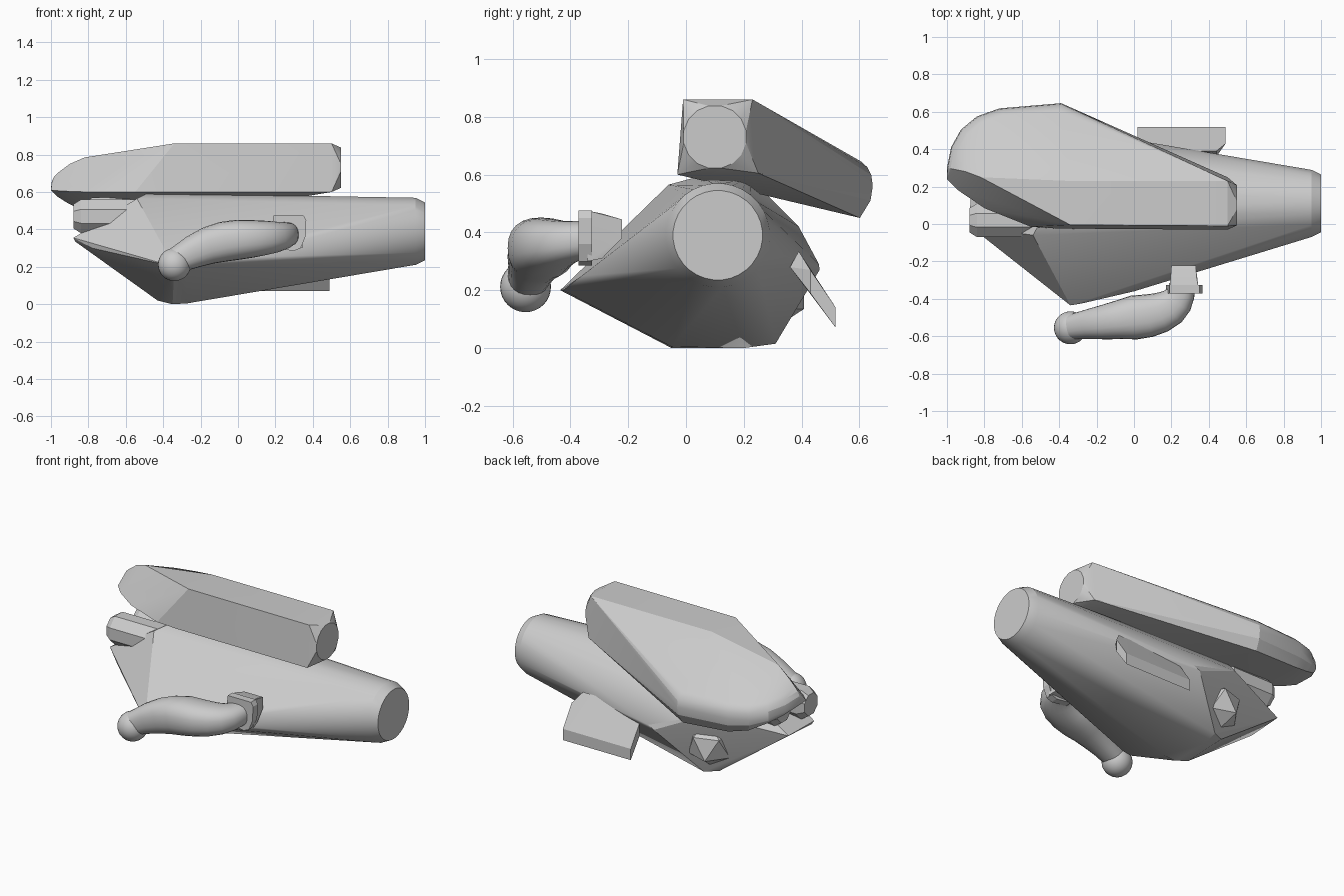
import bpy, bmesh
from math import cos, sin, pi, radians, copysign
from mathutils import Vector

cube = bpy.data.objects.get("Cube")
if cube:
    bpy.data.objects.remove(cube, do_unlink=True)

grey = bpy.data.materials.new("plain_grey")
grey.use_nodes = True
grey.diffuse_color = (0.6, 0.6, 0.6, 1)
grey.node_tree.nodes["Principled BSDF"].inputs["Base Color"].default_value = (0.6, 0.6, 0.6, 1)


def finish(name, bm, angle=25):
    bmesh.ops.recalc_face_normals(bm, faces=bm.faces)
    mesh = bpy.data.meshes.new(name)
    bm.to_mesh(mesh)
    bm.free()
    obj = bpy.data.objects.new(name, mesh)
    bpy.context.collection.objects.link(obj)
    mesh.materials.append(grey)
    bpy.ops.object.select_all(action="DESELECT")
    obj.select_set(True)
    bpy.context.view_layer.objects.active = obj
    bpy.ops.object.shade_smooth_by_angle(angle=radians(angle))
    return obj


def wrap(name, points, angle=15):
    """Solid skin stretched over a handful of points."""
    bm = bmesh.new()
    for p in points:
        bm.verts.new(p)
    bmesh.ops.convex_hull(bm, input=bm.verts)
    loose = [v for v in bm.verts if not v.link_faces]
    bmesh.ops.delete(bm, geom=loose, context="VERTS")
    bmesh.ops.dissolve_limit(bm, angle_limit=radians(1), verts=bm.verts, edges=bm.edges)
    return finish(name, bm, angle)


def disc(x, y, z, r, n):
    """Ring of points facing along x."""
    return [(x, y + r * cos(2 * pi * (i + .5) / n), z + r * sin(2 * pi * (i + .5) / n)) for i in range(n)]


def rounded_rim(stations, centre, profile):
    """Rounded edge points: each station is (x, y, z, depth of the lower half)."""
    points = []
    for x, y, z, low in stations:
        inward = (Vector(centre) - Vector((x, y))).normalized()
        for inset, rise in profile:
            k = 1 if rise >= 0 else low
            points.append((x + inward.x * inset * k, y + inward.y * inset * k, z + rise * k))
    return points


def tube(name, path, n=24):
    """Slightly boxy tube along (x, y, z, half width, half height) stations."""
    def boxy(c):
        return copysign(abs(c) ** .85, c)
    bm = bmesh.new()
    rings = []
    pts = [Vector(p[:3]) for p in path]
    for i, p in enumerate(pts):
        t = (pts[min(i + 1, len(pts) - 1)] - pts[max(i - 1, 0)]).normalized()
        u = t.cross(Vector((0, 0, 1))).normalized()
        w = u.cross(t)
        wide, high = path[i][3:]
        rings.append([bm.verts.new(p + u * wide * boxy(cos(2 * pi * k / n)) + w * high * boxy(sin(2 * pi * k / n)))
                      for k in range(n)])
    for a, b in zip(rings, rings[1:]):
        for k in range(n):
            bm.faces.new((a[k], a[(k + 1) % n], b[(k + 1) % n], b[k]))
    bm.faces.new(rings[0])
    bm.faces.new(rings[-1])
    return finish(name, bm, 40)


# main body: round at one end, angular wedge at the other
wrap("body", disc(1, .11, .39, .155, 32) + disc(.95, .11, .39, .18, 32) + [
    (-.34, -.435, .2), (-.28, -.425, .2), (0, -.36, .25),
    (-.43, -.03, .02), (-.35, -.05, 0), (-.27, -.05, .005),
    (-.35, .2, 0), (-.34, .31, .015), (-.42, .27, .025),
    (-.06, .46, .29), (-.1, .462, .27), (-.42, .39, .42),
    (-.88, -.01, .355), (-.87, .23, .35), (-.87, 0, .335), (-.78, -.08, .3),
    (-.54, -.06, .565), (-.48, .05, .595), (-.48, .22, .59)], 20)

# upper pod: box at one end, broad rounded slab at the other
rim = rounded_rim(
    [(-.39, .646, .56, 1), (-.72, .618, .565, .9), (-.84, .575, .57, .7),
     (-.925, .505, .58, .35), (-.978, .41, .6, .2), (-1, .3, .62, .1)],
    (-.5, .2),
    [(.041, .085), (.019, .065), (.005, .038), (0, 0), (.008, -.05), (.046, -.11)])
wrap("upper_pod", rim + disc(.55, .1, .73, .11, 16) + [
    (.5, -.01, .86), (.5, .23, .86), (.5, .25, .605), (.5, -.03, .6),
    (-.34, -.005, .86), (-.34, .23, .86), (-.55, -.015, .6), (-.4, -.025, .6),
    (-.82, .25, .785), (-.9, .28, .75), (-1, .24, .61), (-.94, .18, .605),
    (-.8, .085, .6), (-.86, .35, .54)], 20)

# pair of stubby thrusters
for side, x, y, z in (("front", -.88, .02, .47), ("rear", -.82, .2, .48)):
    wrap(side + "_thruster", disc(x, y, z, .07, 8) + disc(x + .04, y, z, .097, 8)
         + disc(-.5, y, z, .097, 8))

# faceted knob low on the back
bm = bmesh.new()
bmesh.ops.create_icosphere(bm, subdivisions=1, radius=.145)
bmesh.ops.translate(bm, vec=(-.375, .285, .2), verts=bm.verts)
finish("rear_knob", bm, 5)

# slanted fin
wrap("rear_fin", [(x + s * i, y, z) for x, s in ((.02, 1), (.49, -1)) for i, y, z in
                  ((0, .518, .07), (0, .518, .14), (0, .43, .27), (.05, .39, .335),
                   (.05, .36, .28), (0, .43, .19))])

# bent arm, ball end, collar and bracket
tube("arm", [(-.33, -.55, .235, .068, .07), (-.24, -.535, .28, .08, .088), (-.16, -.525, .313, .093, .1),
             (-.08, -.512, .334, .104, .107), (0, -.5, .345, .118, .107), (.08, -.49, .35, .115, .1),
             (.145, -.472, .355, .108, .092), (.195, -.445, .36, .1, .083), (.23, -.41, .366, .088, .074),
             (.25, -.37, .372, .076, .067), (.258, -.33, .375, .07, .064)])
bm = bmesh.new()
bmesh.ops.create_uvsphere(bm, u_segments=28, v_segments=16, radius=.088)
bmesh.ops.translate(bm, vec=(-.34, -.555, .212), verts=bm.verts)
finish("ball_end", bm, 40)

outline = [(.19, .475), (.35, .475), (.365, .45), (.36, .36), (.335, .3), (.3, .285), (.19, .3), (.17, .33)]
wrap("collar", [(x, y, z) for x, z in outline for y in (-.372, -.325)])
wrap("bracket", [(x, y, z) for x0, x1, y, z0, z1 in
                 ((.19, .345, -.34, .3, .475), (.195, .335, -.29, .31, .465), (.2, .33, -.222, .38, .445))
                 for x in (x0, x1) for z in (z0, z1)])
